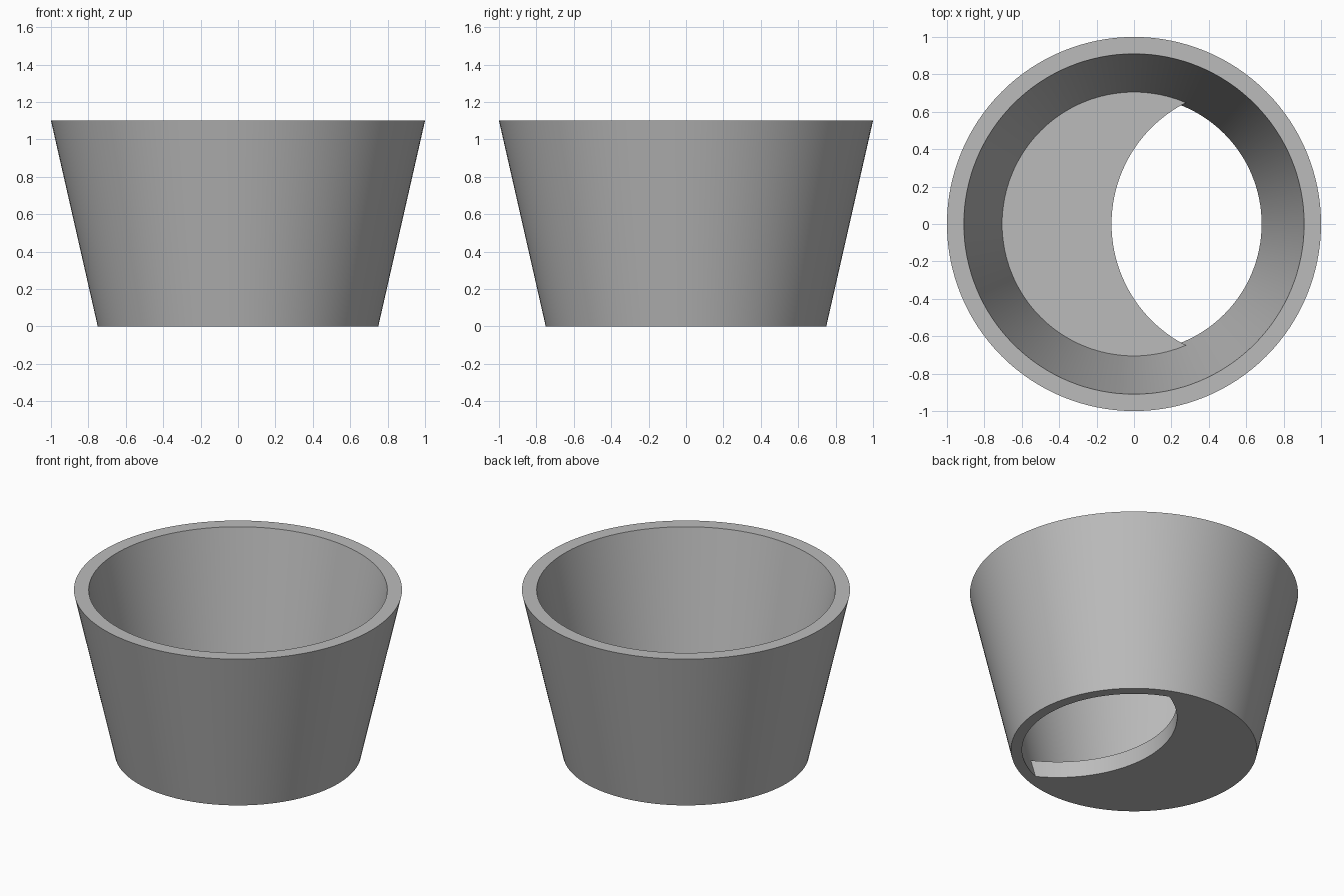
import bpy
import math

if "Cube" in bpy.data.objects:
    bpy.data.objects.remove(bpy.data.objects["Cube"])

HEIGHT, R_TOP, R_BASE = 1.1, 1.0, 0.75
WALL = 0.91          # inner cone as a fraction of the outer one
FLOOR = 0.11         # floor thickness
SEGS = 128


def cone(name, z0, z1, r0, r1, x=0.0):
    """Upright frustum from z0 to z1."""
    bpy.ops.mesh.primitive_cone_add(vertices=SEGS, radius1=r0, radius2=r1, depth=z1 - z0,
                                    location=(x, 0, (z0 + z1) / 2))
    ob = bpy.context.object
    ob.name = name
    return ob


def subtract(target, cutter):
    """Cut one solid from another and drop the cutter."""
    mod = target.modifiers.new("cut", 'BOOLEAN')
    mod.operation, mod.solver, mod.object = 'DIFFERENCE', 'EXACT', cutter
    bpy.context.view_layer.objects.active = target
    bpy.ops.object.modifier_apply(modifier=mod.name)
    bpy.data.objects.remove(cutter, do_unlink=True)


def inner_radius(z):
    return WALL * (R_BASE + (R_TOP - R_BASE) * z / HEIGHT)


# Tapered solid body
pot = cone("pot", 0, HEIGHT, R_BASE, R_TOP)

# Crescent floor: a slab with an off-centre round opening
floor_slab = cone("floor_slab", -0.4, FLOOR, 1.5, 1.5)
subtract(floor_slab, cone("floor_opening", -0.6, 0.5, 0.728, 0.728, x=0.608))

# Cavity runs right through, except where the floor stays
cavity = cone("cavity", -0.2, HEIGHT + 0.2, inner_radius(-0.2), inner_radius(HEIGHT + 0.2))
subtract(cavity, floor_slab)
subtract(pot, cavity)

# Plain grey
grey = bpy.data.materials.new("plain grey")
grey.diffuse_color = (0.5, 0.5, 0.5, 1)
grey.use_nodes = True
grey.node_tree.nodes["Principled BSDF"].inputs["Base Color"].default_value = grey.diffuse_color
pot.data.materials.clear()
pot.data.materials.append(grey)
for p in pot.data.polygons:
    p.material_index = 0

bpy.ops.object.select_all(action='DESELECT')
pot.select_set(True)
bpy.context.view_layer.objects.active = pot
bpy.ops.object.shade_smooth_by_angle(angle=math.radians(30))
